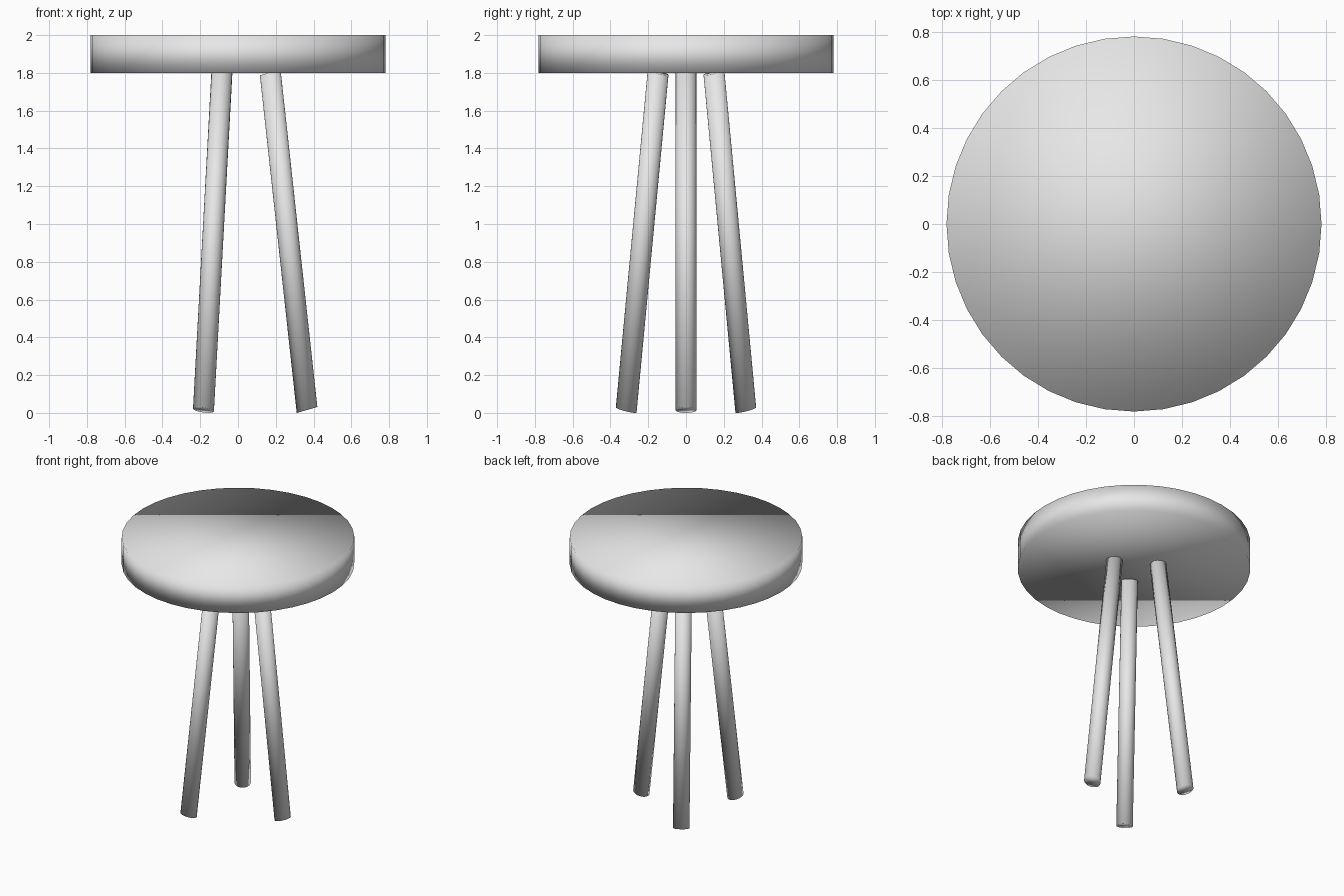
import bpy
import bmesh
import math
from mathutils import Matrix

cube = bpy.data.objects.get("Cube")
if cube:
    bpy.data.objects.remove(cube, do_unlink=True)

# Single plain grey
grey = bpy.data.materials.new("light_grey")
grey.use_nodes = True
colour = (0.8, 0.8, 0.8, 1.0)
grey.diffuse_color = colour
grey.node_tree.nodes["Principled BSDF"].inputs["Base Color"].default_value = colour


def cylinder(name, radius, depth, sides, matrix):
    """Capped cylinder, placed by a matrix and smooth all over."""
    bm = bmesh.new()
    bmesh.ops.create_cone(bm, cap_ends=True, segments=sides, radius1=radius,
                          radius2=radius, depth=depth, matrix=matrix)
    for face in bm.faces:
        face.smooth = True
    mesh = bpy.data.meshes.new(name)
    bm.to_mesh(mesh)
    bm.free()
    mesh.materials.append(grey)
    obj = bpy.data.objects.new(name, mesh)
    bpy.context.collection.objects.link(obj)
    return obj


# Round seat
cylinder("seat", 0.78, 0.2, 40, Matrix.Translation((0, 0, 1.9)))

# Three splayed legs; the stretch in height gives their ends a steeper slant
STRETCH = Matrix.Diagonal((1, 1, 1.616, 1))
TILT = Matrix.Rotation(math.radians(-10), 4, "Y")
leg_names = ("left_leg", "right_back_leg", "right_front_leg")
for i, name in enumerate(leg_names):
    turn = Matrix.Rotation(math.tau * i / 3, 4, "Z")
    place = Matrix.Translation((0.268, 0, 0.909))
    cylinder(name, 0.0555, 1.123, 24, turn @ place @ STRETCH @ TILT)
